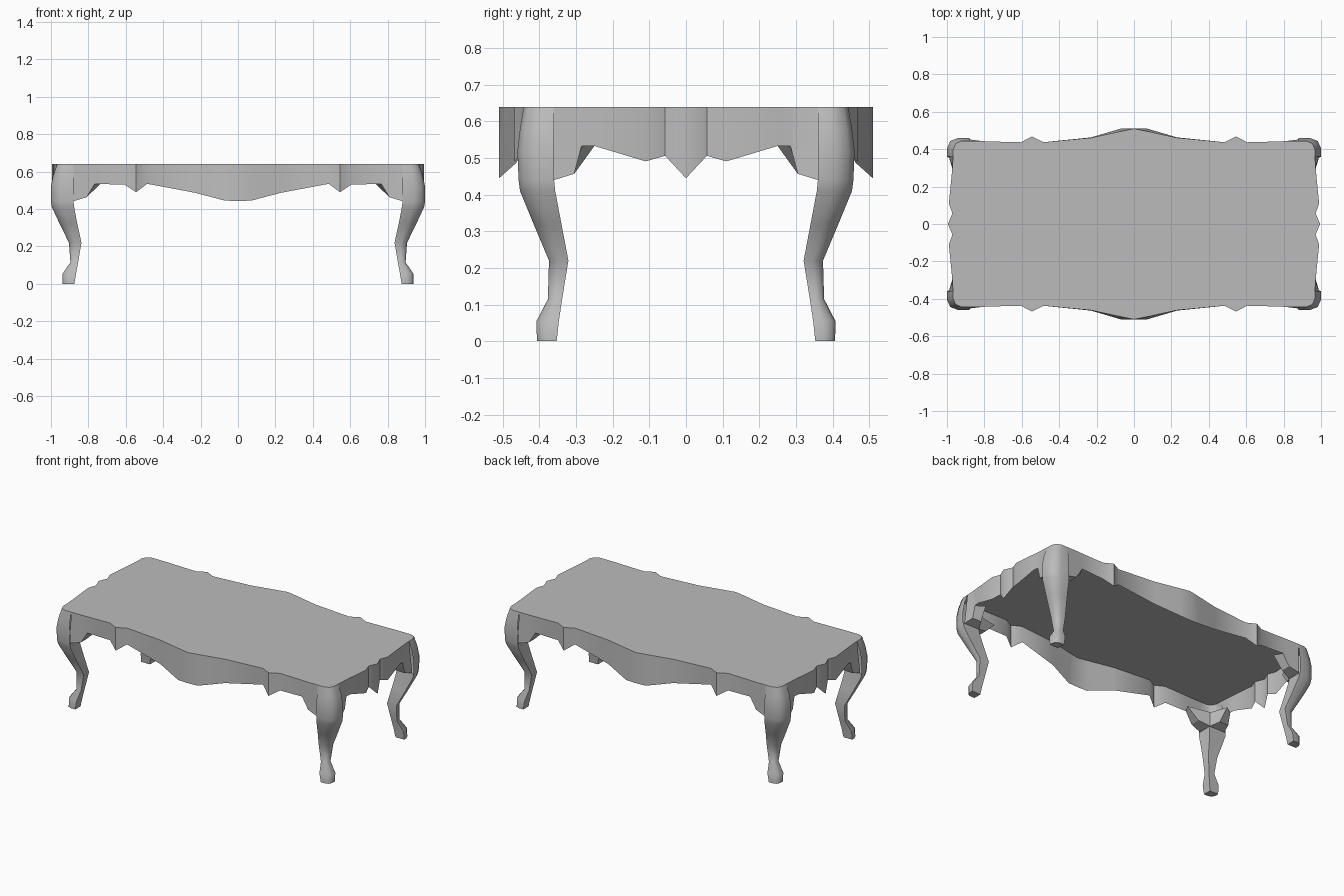
import bpy, bmesh

cube = bpy.data.objects.get("Cube")
if cube:
    bpy.data.objects.remove(cube, do_unlink=True)

grey = bpy.data.materials.new("plain_grey")
grey.use_nodes = True
grey.diffuse_color = (0.5, 0.5, 0.5, 1)
grey.node_tree.nodes["Principled BSDF"].inputs["Base Color"].default_value = grey.diffuse_color


def build(name, verts, faces, smooth=40):
    """One quadrant of a part, mirrored to the other three."""
    mesh = bpy.data.meshes.new(name)
    mesh.from_pydata(verts, [], faces)
    bm = bmesh.new()
    bm.from_mesh(mesh)
    bmesh.ops.recalc_face_normals(bm, faces=bm.faces)
    # open shells: the face furthest out must look outward
    far = max(bm.faces, key=lambda f: f.calc_center_median().length)
    if far.normal.dot(far.calc_center_median()) < 0:
        bmesh.ops.reverse_faces(bm, faces=bm.faces)
    bm.to_mesh(mesh)
    bm.free()
    mesh.materials.append(grey)
    obj = bpy.data.objects.new(name, mesh)
    bpy.context.collection.objects.link(obj)
    bpy.ops.object.select_all(action="DESELECT")
    obj.select_set(True)
    bpy.context.view_layer.objects.active = obj
    bpy.ops.object.shade_smooth_by_angle(angle=smooth * 0.01745)
    mirror = obj.modifiers.new("mirror", "MIRROR")
    mirror.use_axis = (True, True, False)
    return obj


TOP = 0.64
# Apron profiles: distance along, top offset, bottom offset, lower edge height
long_side = [(0, .51, .51, .443), (.07, .496, .51, .445), (.23, .461, .463, .487),
             (.485, .437, .437, .535), (.545, .468, .468, .49), (.605, .437, .437, .53),
             (.765, .441, .441, .535), (.81, .443, .443, .463), (.88, .443, .452, .442)]
short_side = [(0, .995, .995, .445), (.057, .971, .971, .506), (.11, .99, .99, .491),
              (.25, .976, .976, .533), (.285, .973, .973, .533), (.305, .971, .974, .457),
              (.36, .967, .99, .44)]


def apron(name, profile, place):
    verts = []
    for along, out_top, out_low, z in profile:
        verts += [place(along, out_top, TOP), place(along, out_low, z)]
    faces = [(i, i + 1, i + 3, i + 2) for i in range(0, len(verts) - 2, 2)]
    return build(name, verts, faces)


def along_x(a, o, z):
    return (a, o, z)


def along_y(a, o, z):
    return (o, a, z)


apron("long_apron", long_side, along_x)
apron("short_apron", short_side, along_y)

# Legs: z, inner x, outer x, inner y, outer y
levels = [(TOP, .88, .967, .36, .443), (.58, .88, .988, .36, .453), (.52, .88, 1, .36, .46),
          (.44, .88, 1, .36, .457), (.41, .876, .995, .357, .453), (.32, .859, .953, .34, .416),
          (.22, .837, .904, .321, .374), (.115, .855, .896, .338, .377),
          (.055, .866, .937, .347, .408), (0, .875, .937, .353, .407)]
section = [(0, 1), (.5, 1), (.85, .84), (1, .45), (1, 0), (0, 0)]
verts, faces, n = [], [], len(section)
for z, x0, x1, y0, y1 in levels:
    verts += [(x0 + u * (x1 - x0), y0 + v * (y1 - y0), z) for u, v in section]
for r in range(len(levels) - 1):
    for i in range(n):
        # above the knee only the outer skin exists
        if r >= 3 or i < 4:
            j = (i + 1) % n
            faces.append((r * n + i, r * n + j, (r + 1) * n + j, (r + 1) * n + i))
faces.append(tuple(range(len(verts) - n, len(verts))))
build("leg", verts, faces, 50)

# Table top: flat outline through both aprons and the rounded leg corner
outline = [(0, 0, TOP)] + [(a, o, TOP) for a, o, _, _ in long_side]
outline += [verts[i] for i in (1, 2, 3)]
outline += [(o, a, TOP) for a, o, _, _ in reversed(short_side)]
build("table_top", outline[::-1], [tuple(range(len(outline)))])


# Corner brackets joining each leg to the aprons
def bracket(name, outer, inner):
    count = len(outer)
    quads = [(i, i + 1, count + i + 1, count + i) for i in range(count - 1)]
    quads.append((0, count, 2 * count - 1, 2 * count))
    quads.append(tuple(range(count, 2 * count)) + (2 * count,))
    top = (inner[-1][0], inner[-1][1], inner[0][2])
    quads[-2] = (0, count, 2 * count)
    return build(name, outer + inner + [top], quads, 20)


bracket("long_bracket", [(.765, .441, .535), (.81, .443, .463), (.88, .452, .442)],
        [(.735, .39, .535), (.81, .38, .463), (.88, .36, .442)])
bracket("short_bracket", [(.973, .285, .533), (.974, .305, .457), (.99, .36, .44)],
        [(.92, .25, .533), (.91, .305, .457), (.88, .36, .44)])
